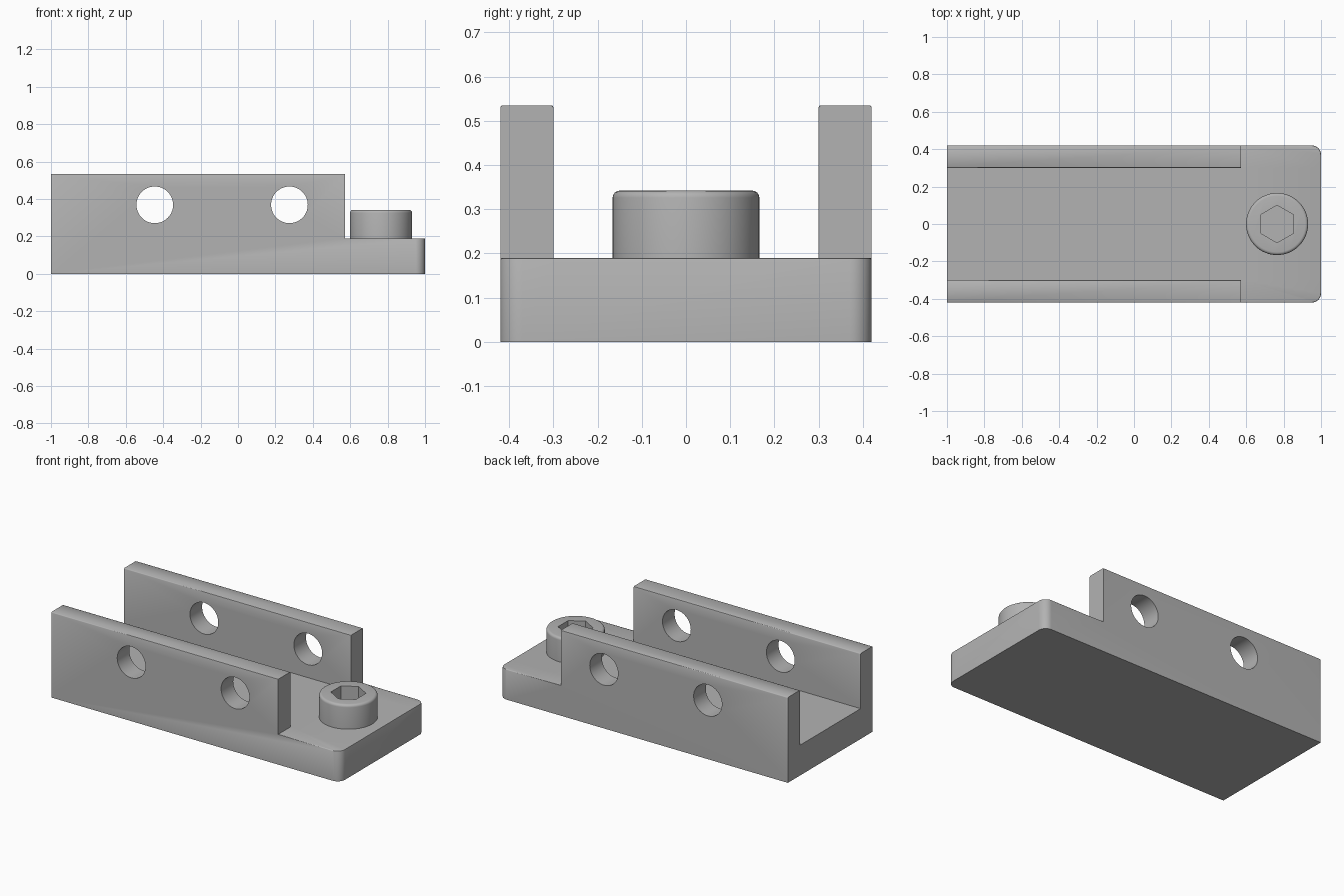
import bpy, bmesh, math
from mathutils import Matrix, Vector

if "Cube" in bpy.data.objects:
    bpy.data.objects.remove(bpy.data.objects["Cube"], do_unlink=True)

HALF_W, INNER_W, PLATE_H, WALL_H, WALL_END = 0.42, 0.3, 0.19, 0.535, 0.573
SCREW_X, SCREW_R, SCREW_TOP = 0.765, 0.166, 0.342


def material(name, colour):
    mat = bpy.data.materials.new(name)
    mat.use_nodes = True
    mat.diffuse_color = colour
    mat.node_tree.nodes["Principled BSDF"].inputs["Base Color"].default_value = colour
    return mat


grey = material("plain grey", (0.45, 0.45, 0.45, 1))


def new_object(name, bm):
    mesh = bpy.data.meshes.new(name)
    bmesh.ops.recalc_face_normals(bm, faces=bm.faces)
    bm.to_mesh(mesh)
    bm.free()
    obj = bpy.data.objects.new(name, mesh)
    bpy.context.collection.objects.link(obj)
    mesh.materials.append(grey)
    return obj


def box(name, lo, hi, corner=0):
    """Box from lo to hi; corner rounds its upright edges on the +x end."""
    lo, hi = Vector(lo), Vector(hi)
    bm = bmesh.new()
    bmesh.ops.create_cube(bm, size=1)
    bmesh.ops.scale(bm, vec=hi - lo, verts=bm.verts)
    bmesh.ops.translate(bm, vec=(lo + hi) / 2, verts=bm.verts)
    if corner:
        edges = [e for e in bm.edges if all(v.co.x > hi.x - 0.01 for v in e.verts)
                 and abs(e.verts[0].co.z - e.verts[1].co.z) > 0.01]
        bmesh.ops.bevel(bm, geom=edges, offset=corner, segments=8,
                        profile=0.5, affect='EDGES')
    return new_object(name, bm)


def cylinder(name, radius, depth, centre, sides=64, rotation=Matrix()):
    bm = bmesh.new()
    bmesh.ops.create_cone(bm, cap_ends=True, segments=sides, radius1=radius,
                          radius2=radius, depth=depth,
                          matrix=Matrix.Translation(centre) @ rotation)
    return new_object(name, bm)


def cut(obj, cutter):
    cutter.hide_render = True
    mod = obj.modifiers.new("cut", 'BOOLEAN')
    mod.operation, mod.solver, mod.object = 'DIFFERENCE', 'EXACT', cutter
    bpy.context.view_layer.objects.active = obj
    bpy.ops.object.modifier_apply(modifier=mod.name)
    bpy.data.objects.remove(cutter, do_unlink=True)


def round_edges(obj, rule, width, segments):
    bm = bmesh.new()
    bm.from_mesh(obj.data)
    edges = [e for e in bm.edges if e.calc_face_angle(0) > 0.5
             and rule(*(v.co for v in e.verts))]
    bmesh.ops.bevel(bm, geom=edges, offset=width, segments=segments,
                    profile=0.5, affect='EDGES')
    bm.to_mesh(obj.data)
    bm.free()


def smooth(obj):
    bpy.ops.object.select_all(action='DESELECT')
    obj.select_set(True)
    bpy.context.view_layer.objects.active = obj
    bpy.ops.object.shade_smooth_by_angle(angle=math.radians(35))


# Channel bracket: block with the channel, the low end and the side holes cut away
bracket = box("channel_bracket", (-1, -HALF_W, 0), (1, HALF_W, WALL_H), corner=0.05)
cut(bracket, box("channel_cutter", (-2, -INNER_W, PLATE_H), (2, INNER_W, 1)))
cut(bracket, box("end_cutter", (WALL_END, -1, PLATE_H), (2, 1, 1)))
for x in (-0.445, 0.275):
    cut(bracket, cylinder("hole_cutter", 0.098, 2, (x, 0, 0.369),
                          rotation=Matrix.Rotation(math.pi / 2, 4, 'X')))


# Softened long wall tops and the rim of the low end
def soft_edge(a, b):
    wall_top = min(a.z, b.z) > WALL_H - 0.001 and abs(a.y - b.y) < 0.001
    rim = (max(abs(a.z - PLATE_H), abs(b.z - PLATE_H)) < 0.001
           and min(a.x, b.x) > WALL_END - 0.001
           and all(abs(p.y) > HALF_W - 0.06 or p.x > 0.94 for p in (a, b))
           and max(a.x, b.x) > WALL_END + 0.01)
    return wall_top or rim


round_edges(bracket, soft_edge, 0.005, 2)
smooth(bracket)

# Socket screw: rounded head with a hexagonal recess
screw = cylinder("socket_screw", SCREW_R, SCREW_TOP - PLATE_H + 0.02,
                 (SCREW_X, 0, (SCREW_TOP + PLATE_H - 0.02) / 2))
round_edges(screw, lambda a, b: min(a.z, b.z) > SCREW_TOP - 0.001, 0.016, 4)
cut(screw, cylinder("hex_cutter", 0.1, 0.2, (SCREW_X, 0, SCREW_TOP + 0.015), sides=6))
smooth(screw)
